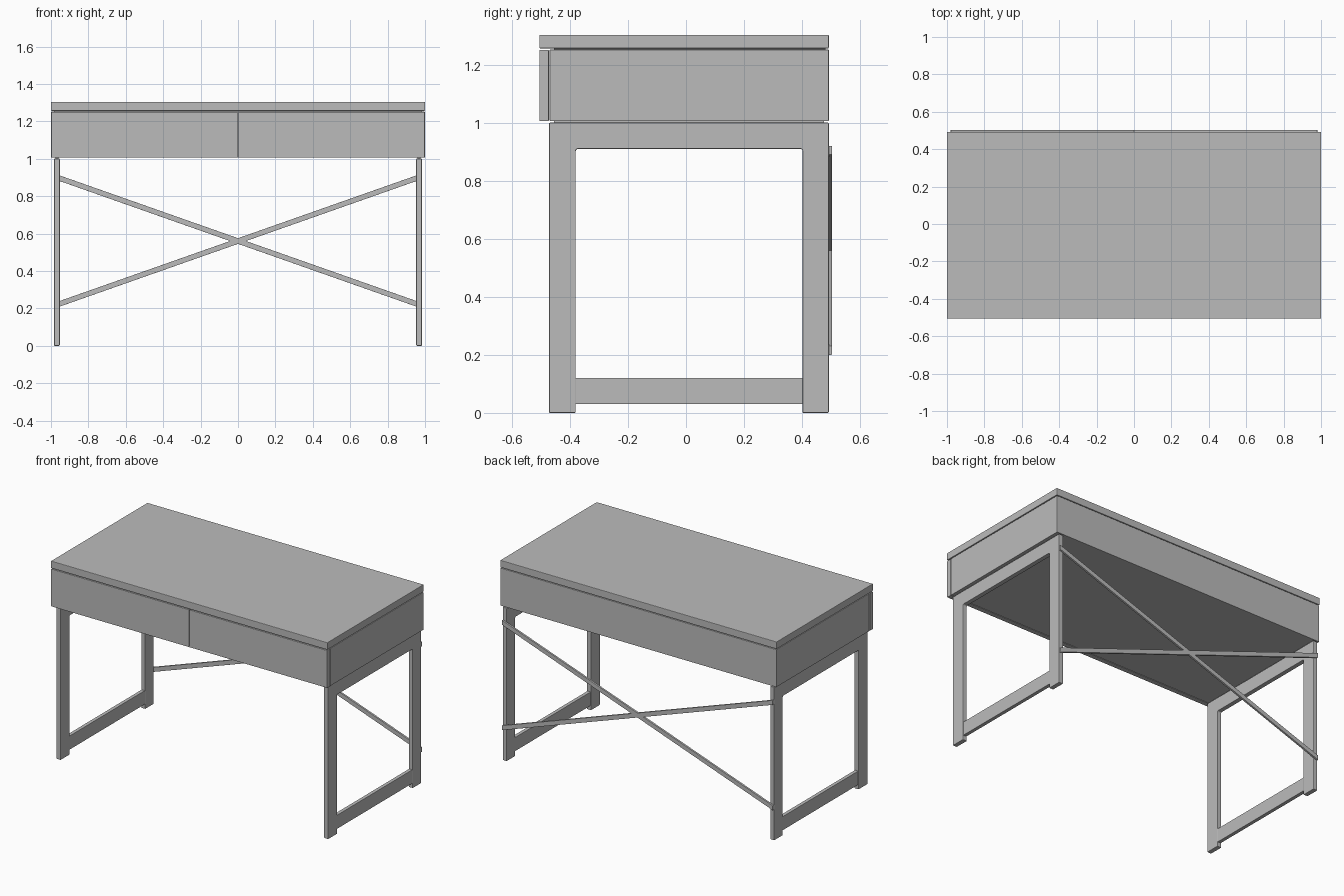
import bpy, bmesh
from math import atan2, hypot
from mathutils import Matrix, Vector

if "Cube" in bpy.data.objects:
    bpy.data.objects.remove(bpy.data.objects["Cube"], do_unlink=True)

grey = bpy.data.materials.new("painted grey")
grey.use_nodes = True
colour = (0.5, 0.5, 0.5, 1)
grey.diffuse_color = colour
grey.node_tree.nodes["Principled BSDF"].inputs["Base Color"].default_value = colour


def finish(name, bm, bevel=0.003):
    bmesh.ops.recalc_face_normals(bm, faces=bm.faces)
    mesh = bpy.data.meshes.new(name)
    bm.to_mesh(mesh)
    bm.free()
    obj = bpy.data.objects.new(name, mesh)
    bpy.context.collection.objects.link(obj)
    mesh.materials.append(grey)
    if bevel:
        mod = obj.modifiers.new("Soft edges", "BEVEL")
        mod.width = bevel
        mod.segments = 2
    return obj


def box(name, low, high, bevel=0.003):
    low, high = Vector(low), Vector(high)
    bm = bmesh.new()
    bmesh.ops.create_cube(bm, size=1, matrix=Matrix.Translation((low + high) / 2)
                          @ Matrix.Diagonal((high - low).to_4d()))
    return finish(name, bm, bevel)


def extrude_profile(name, points, offset, bevel):
    bm = bmesh.new()
    face = bm.faces.new([bm.verts.new(p) for p in points])
    new = bmesh.ops.extrude_face_region(bm, geom=[face])["geom"]
    bmesh.ops.translate(bm, vec=offset, verts=[v for v in new if isinstance(v, bmesh.types.BMVert)])
    return finish(name, bm, bevel)


# Top and drawer case
box("desk_top", (-1, -0.505, 1.256), (1, 0.492, 1.303))
box("drawer_case", (-0.998, -0.470, 1.006), (0.998, 0.492, 1.252), 0.002)
box("case_core", (-0.985, -0.455, 1.1), (0.985, 0.48, 1.27), 0)

for side, sign in (("left", 1), ("right", -1)):
    # Drawer fronts meet with a thin gap in the middle
    xs = sorted((sign * 0.002, sign * 0.999))
    box(side + "_drawer_front", (xs[0], -0.505, 1.006), (xs[1], -0.473, 1.251), 0.002)

    # Leg frame: two legs joined by a top rail
    outline = [(-0.472, 0), (-0.38, 0), (-0.38, 0.905), (-0.375, 0.91), (0.397, 0.91),
               (0.402, 0.905), (0.402, 0), (0.492, 0), (0.492, 1.0), (-0.472, 1.0)]
    extrude_profile(side + "_leg_frame", [(sign * 0.953, y, z) for y, z in outline],
                    (sign * 0.03, 0, 0), 0.003)

    # Lower rail and hidden spacer carrying the case
    xs = sorted((sign * 0.956, sign * 0.980))
    box(side + "_lower_rail", (xs[0], -0.383, 0.03), (xs[1], 0.405, 0.12), 0.002)
    xs = sorted((sign * 0.960, sign * 0.976))
    box(side + "_case_spacer", (xs[0], -0.455, 0.99), (xs[1], 0.475, 1.01), 0)

# Crossed back braces with ends cut upright
for name, rise in (("rising_brace", 0.345), ("falling_brace", -0.345)):
    half = 0.015
    outline = [(-0.98, -rise - half), (0.98, rise - half), (0.98, rise + half), (-0.98, -rise + half)]
    extrude_profile(name, [(x, 0.490, 0.56 + z) for x, z in outline], (0, 0.013, 0), 0.001)
